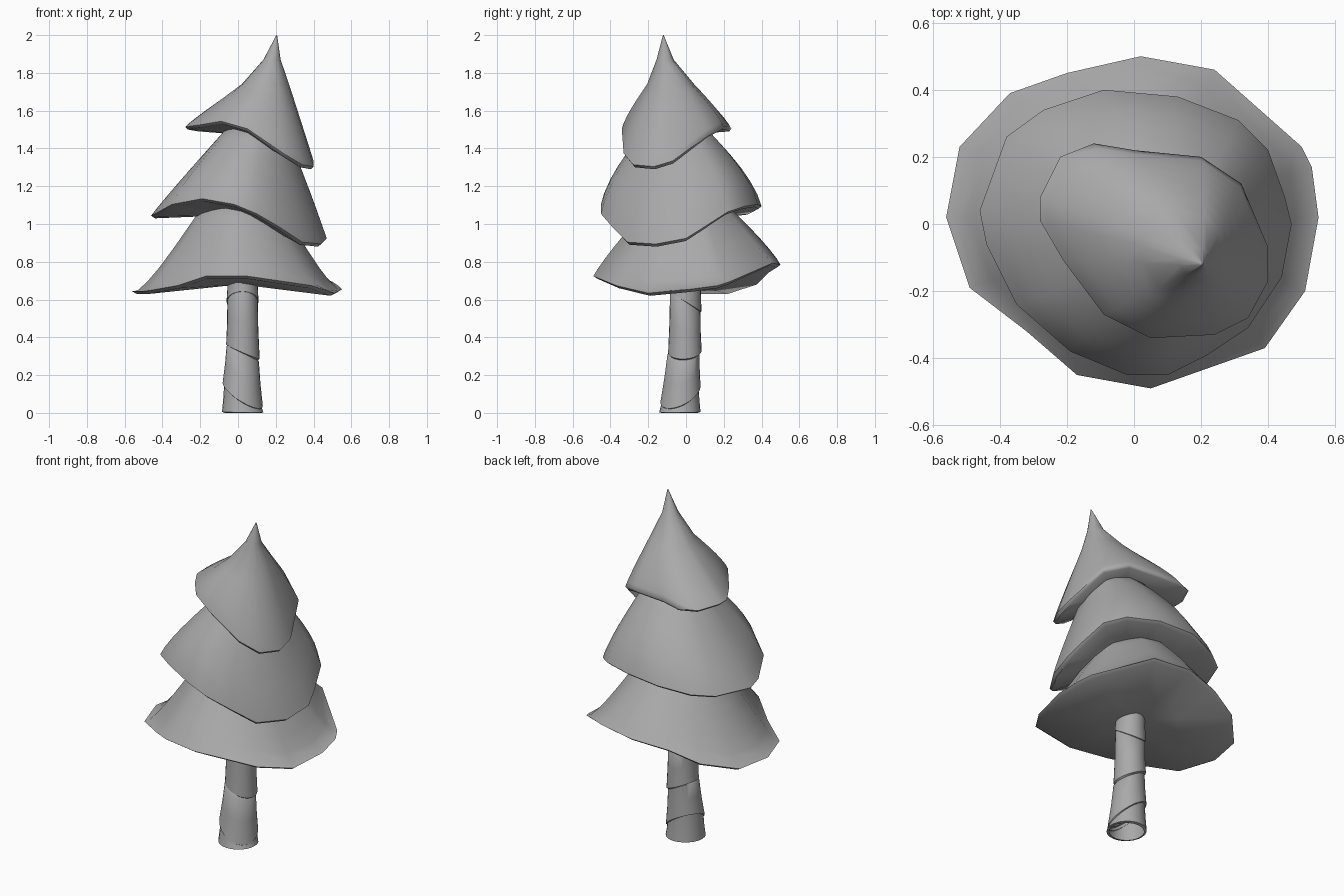
import bpy
import bmesh
from math import cos, sin, atan2, pi, tau, radians
from mathutils import Vector

if "Cube" in bpy.data.objects:
    bpy.data.objects.remove(bpy.data.objects["Cube"], do_unlink=True)

# One plain grey for the whole tree
grey = bpy.data.materials.new("plain grey")
grey.use_nodes = True
colour = (0.4, 0.4, 0.4, 1)
grey.diffuse_color = colour
grey.node_tree.nodes["Principled BSDF"].inputs["Base Color"].default_value = colour


def loft(name, rings, sharp, capped):
    """Skin a stack of equal-length rings, optionally cap the ends, shade smoothly."""
    bm = bmesh.new()
    loops = [[bm.verts.new(p) for p in ring] for ring in rings]
    count = len(loops[0])
    for low, high in zip(loops, loops[1:]):
        for i in range(count):
            j = (i + 1) % count
            bm.faces.new((low[i], low[j], high[j], high[i]))
    if capped:
        for end in (loops[0], loops[-1]):
            middle = bm.verts.new(sum((v.co for v in end), Vector()) / count)
            for i in range(count):
                bm.faces.new((end[i], end[(i + 1) % count], middle))
    bmesh.ops.recalc_face_normals(bm, faces=bm.faces)
    mesh = bpy.data.meshes.new(name)
    bm.to_mesh(mesh)
    bm.free()
    mesh.materials.append(grey)
    mesh.shade_smooth()
    mesh.set_sharp_from_angle(angle=radians(sharp))
    obj = bpy.data.objects.new(name, mesh)
    bpy.context.collection.objects.link(obj)


def tier(name, rim, under, levels, sag, puff):
    """Drooping skirt: uneven rim, thin lip, flat underside, cone rising through levels.
    The slope sags towards the sides and puffs out towards front and back."""
    lip = [Vector(p) / 100 for p in rim]
    centre = sum(lip, Vector()) / len(lip)
    angles = [atan2(p.y - centre.y, p.x - centre.x) for p in lip]
    hub = Vector((centre.x, centre.y, under))
    lift = Vector((0, 0, 0.014))
    outer = [p + lift for p in lip]
    lower = [p.lerp(Vector((hub.x, hub.y, p.z)), 0.04) for p in lip]
    inner = [p.lerp(hub, 0.55) for p in lower]
    stack = [[Vector((x + r * cos(a), y + r * sin(a), z)) for a in angles]
             for x, y, z, r in levels]
    # Slopes between the lip and the first level, fullest near the lip
    slopes = []
    for t in (0.07, 0.2, 0.35, 0.55, 0.78):
        bow = sin(pi * t ** 0.6)
        slopes.append([p.lerp(q, t) + Vector((0, 0, bow * (puff * abs(sin(a)) - sag * abs(cos(a)))))
                       for p, q, a in zip(outer, stack[0], angles)])
    loft(name, [inner, lower, outer] + slopes + stack, 60, True)


tier("bottom_branches",
     [(-56, 2, 63), (-52, 23, 63), (-37, 39, 68), (-20, 45, 74), (2, 50, 77),
      (24, 46, 78), (50, 23, 68), (53, 17, 66), (55, 2, 64), (51, -20, 62),
      (39, -37, 66), (5, -49, 71), (-17, -45, 71), (-32, -32, 66), (-49, -19, 63)],
     0.68, [(0.02, 0.01, 1.12, 0.19)], sag=0.05, puff=0.02)

tier("middle_branches",
     [(-46, 4, 103), (-38, 26, 104), (-27, 34, 105), (-9, 40, 108), (13, 38, 109),
      (31, 31, 108), (40, 22, 105), (45, 8, 96), (47, 0, 91), (44, -16, 88),
      (34, -31, 89), (22, -39, 97), (10, -45, 104), (-2, -45, 109), (-19, -38, 112),
      (-35, -24, 109), (-44, -6, 104)],
     1.05, [(0.1, -0.05, 1.52, 0.15)], sag=0, puff=0.055)

tier("top_branches",
     [(-28, 8, 150), (-22, 20, 149), (-12, 24, 149), (0, 22, 150), (20, 20, 150),
      (32, 12, 146), (40, -7, 132), (40, -17, 129), (34, -28, 130), (24, -33, 136),
      (5, -34, 149), (-9, -27, 153), (-21, -11, 151), (-28, 1, 150)],
     1.47, [(0.145, -0.08, 1.74, 0.126), (0.18, -0.11, 1.87, 0.046),
            (0.205, -0.12, 2.0, 0.002)], sag=0, puff=0.02)


def sleeve(name, low, high, sides=24):
    """Open bark shell between two tilted edges: (x, y, z, radius, tilt, direction)."""
    def ring(t, grow):
        points = []
        for i in range(sides):
            a = tau * i / sides
            ends = []
            for x, y, z, r, tilt, way in (low, high):
                ends.append(Vector((x + (r + grow) * cos(a), y + (r + grow) * sin(a),
                                    z + tilt * cos(a - radians(way)))))
            points.append(ends[0].lerp(ends[1], t))
        return points
    loft(name, [ring(0, -0.015), ring(0.03, 0), ring(0.5, -0.002),
                ring(0.93, 0), ring(1, -0.012)], 40, False)


# Trunk made of overlapping bark shells with slanted seams
sleeve("trunk_root", (0.025, -0.033, 0, 0.11, 0, 0), (0.025, -0.03, 0.12, 0.097, 0.08, 145))
sleeve("trunk_lower", (0.025, -0.03, 0.09, 0.107, 0.075, 145), (0.025, -0.012, 0.33, 0.084, 0.04, 170))
sleeve("trunk_upper", (0.026, -0.006, 0.315, 0.089, 0.04, 170), (0.024, -0.004, 0.61, 0.08, 0.055, -90))
sleeve("trunk_collar", (0.024, -0.003, 0.585, 0.085, 0.055, -90), (0.025, 0, 0.74, 0.08, 0, 0))
